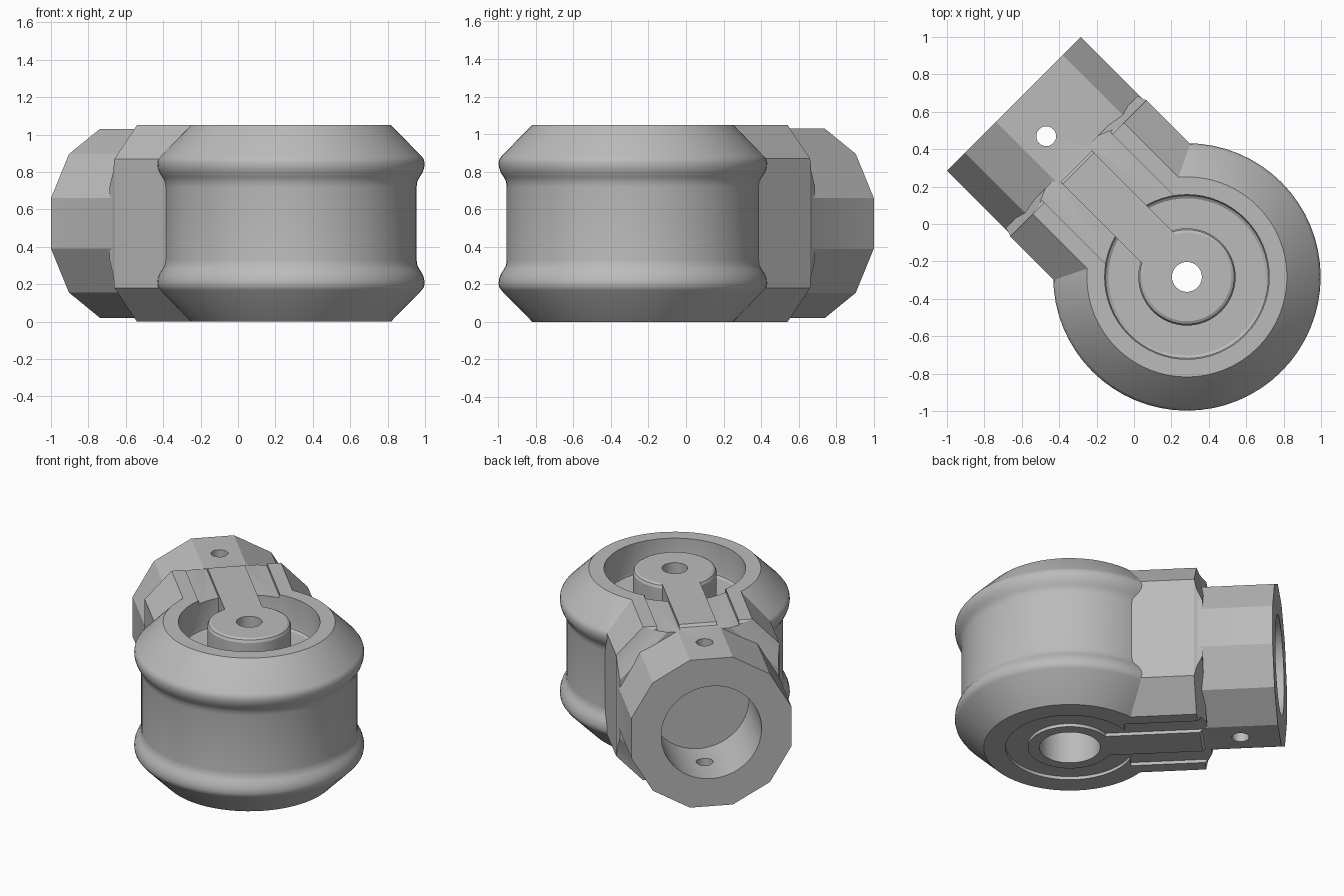
import bpy, bmesh, math
from mathutils import Matrix, Vector

cube = bpy.data.objects.get("Cube")
if cube:
    bpy.data.objects.remove(cube, do_unlink=True)

HEIGHT = 1.05
MID = HEIGHT / 2
ARM_END = 0.82
SOCKET_END = 1.309

grey = bpy.data.materials.new("plain grey")
grey.use_nodes = True
colour = (0.5, 0.5, 0.5, 1)
grey.diffuse_color = colour
grey.node_tree.nodes["Principled BSDF"].inputs["Base Color"].default_value = colour


def skin(name, rings, loop=False):
    """Bridge rings of points into a solid; a loop joins last to first."""
    bm = bmesh.new()
    rows = [[bm.verts.new(p) for p in ring] for ring in rings]
    n = len(rows[0])
    pairs = list(zip(rows, rows[1:]))
    if loop:
        pairs.append((rows[-1], rows[0]))
    else:
        bm.faces.new(rows[0])
        bm.faces.new(rows[-1])
    for a, b in pairs:
        for i in range(n):
            j = (i + 1) % n
            bm.faces.new((a[i], a[j], b[j], b[i]))
    bmesh.ops.recalc_face_normals(bm, faces=bm.faces)
    mesh = bpy.data.meshes.new(name)
    bm.to_mesh(mesh)
    bm.free()
    mesh.materials.append(grey)
    obj = bpy.data.objects.new(name, mesh)
    bpy.context.collection.objects.link(obj)
    return obj


def lathe(name, profile, loop=False, sides=64, centre=0):
    """Revolve (radius, height) points about an upright axis."""
    angles = [math.tau * i / sides for i in range(sides)]
    return skin(name, [[(centre + r * math.cos(a), r * math.sin(a), z)
                        for a in angles] for r, z in profile], loop)


def loft(name, *sections):
    """Loft outlines of (side, height) placed along the arm."""
    return skin(name, [[(u, v, z) for v, z in outline] for u, outline in sections])


def ngon(radius, sides):
    step = math.tau / sides
    return [(radius * math.cos(step * (i + 0.5)),
             MID + radius * math.sin(step * (i + 0.5))) for i in range(sides)]


def octagon(half, flat):
    """Square outline with cut corners."""
    h, f = half, flat
    pts = [(h, -f), (h, f), (f, h), (-f, h), (-h, f), (-h, -f), (-f, -h), (f, -h)]
    return [(v, MID + z) for v, z in pts]


def bar(name, u0, u1, half, z0, z1):
    outline = [(-half, z0), (half, z0), (half, z1), (-half, z1)]
    return loft(name, (u0, outline), (u1, outline))


def combine(target, tool, operation):
    mod = target.modifiers.new("combine", "BOOLEAN")
    mod.operation = operation
    mod.solver = "EXACT"
    mod.object = tool
    bpy.context.view_layer.objects.active = target
    bpy.ops.object.modifier_apply(modifier=mod.name)
    bpy.data.objects.remove(tool, do_unlink=True)


# Round body with two swollen rims and a narrower waist
upper = [(0.535, HEIGHT), (0.70, 0.882), (0.711, 0.866), (0.715, 0.845), (0.712, 0.82),
         (0.703, 0.795), (0.687, 0.77), (0.676, 0.75), (0.672, 0.72)]
lower = [(r, HEIGHT - z) for r, z in reversed(upper)]
housing = lathe("joint_housing", upper + lower)

# Chamfered arm, easing into the socket
block = octagon(0.515, 0.345)
block = [(v, MID + (z - MID) * MID / 0.515) if abs(z - MID) > 0.5 else (v, z)
         for v, z in block]
arm = loft("arm", (0.1, block), (ARM_END, block),
           (ARM_END + 0.015, octagon(0.508, 0.28)), (ARM_END + 0.05, octagon(0.5, 0.2)))
combine(housing, arm, "UNION")

# Twelve-sided socket
ring = ngon(0.523, 12)
combine(housing, loft("socket", (0.7, ring), (SOCKET_END, ring)), "UNION")

# Deep ring recess on top, crossed by the neck to the centre boss
floor = HEIGHT - 0.22
recess = lathe("recess_cutter", [
    (0.22, HEIGHT + 0.1), (0.235, HEIGHT + 0.001), (0.252, HEIGHT - 0.008),
    (0.26, HEIGHT - 0.025), (0.26, floor), (0.42, floor), (0.435, floor + 0.01),
    (0.44, floor + 0.03), (0.44, HEIGHT + 0.1)], loop=True)
combine(recess, bar("neck_gap", 0.1, 0.9, 0.118, 0, 2), "DIFFERENCE")
combine(housing, recess, "DIFFERENCE")

# Shallow channels beside the neck, above and below
STEP = 0.022
for z0, z1 in ((HEIGHT - STEP, HEIGHT + 0.1), (-0.1, STEP)):
    for side in (1, -1):
        channel = bar("channel_cutter", 0.36, 0.86, 0.07, z0, z1)
        channel.data.transform(Matrix.Translation((0, side * 0.188, 0)))
        combine(housing, channel, "DIFFERENCE")

# Shallow ring groove underneath
groove = lathe("groove_cutter", [(0.26, -0.1), (0.26, STEP), (0.40, STEP), (0.40, -0.1)],
               loop=True)
combine(groove, bar("neck_gap", 0.1, 0.9, 0.118, -1, 1), "DIFFERENCE")
combine(housing, groove, "DIFFERENCE")

# Axle hole with a wide counterbore from below
axle = lathe("axle_cutter", [(0.19, -0.1), (0.19, 0.8), (0.08, 0.8), (0.08, 1.2)], sides=32)
combine(housing, axle, "DIFFERENCE")

# Socket bore and cross pin hole
bore = ngon(0.317, 48)
combine(housing, loft("bore_cutter", (0.86, bore), (1.5, bore)), "DIFFERENCE")
pin = lathe("pin_cutter", [(0.053, -0.1), (0.053, 1.2)], sides=24, centre=1.064)
combine(housing, pin, "DIFFERENCE")

# Turn the arm to the back right corner and centre the whole
place = Matrix.Translation(Vector((0.283, -0.283, 0))) @ Matrix.Rotation(math.radians(135), 4, "Z")
housing.data.transform(place)
for poly in housing.data.polygons:
    poly.material_index = 0

bpy.ops.object.select_all(action="DESELECT")
housing.select_set(True)
bpy.context.view_layer.objects.active = housing
bpy.ops.object.shade_smooth_by_angle(angle=math.radians(24))
